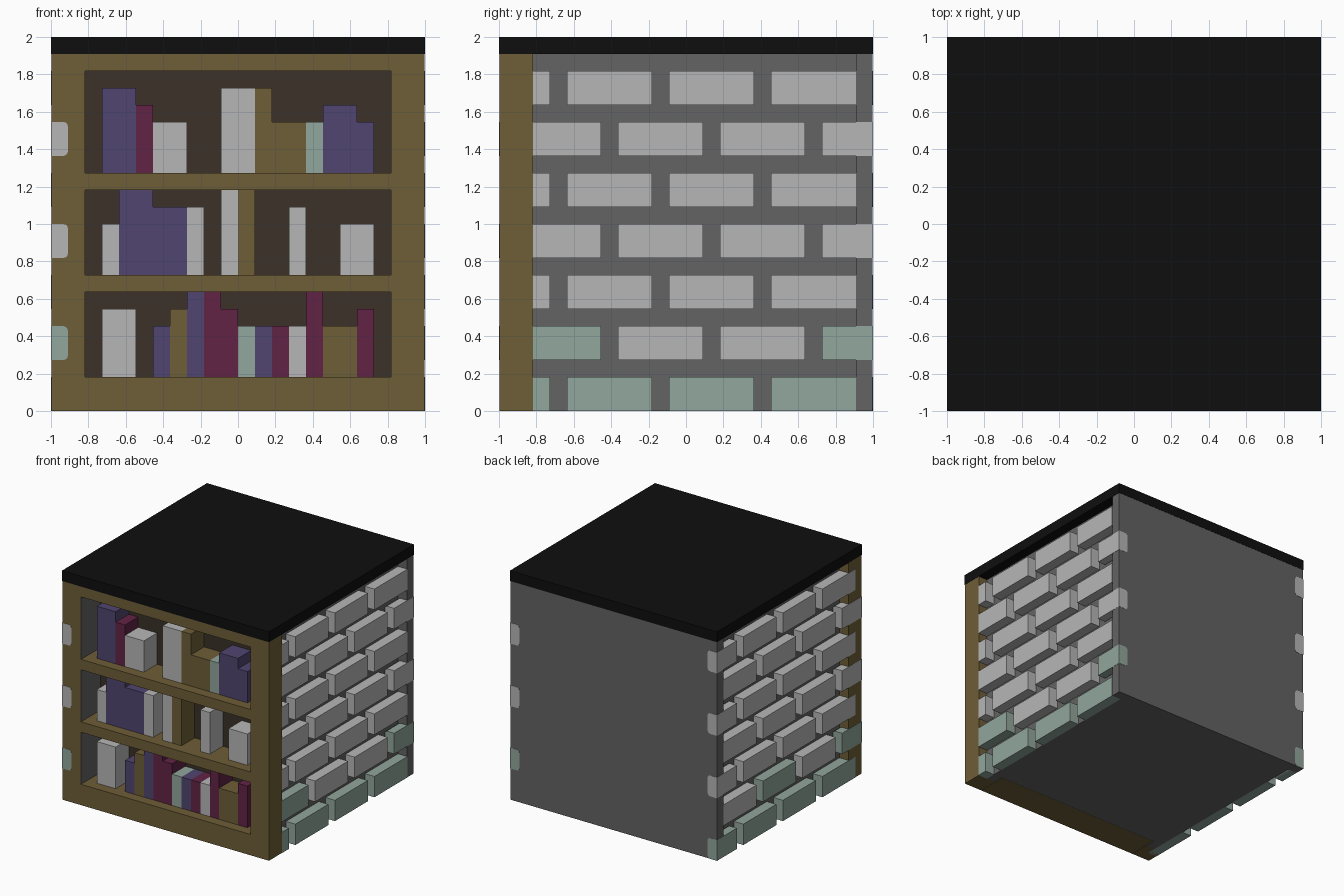
import bpy

U = 1 / 11      # module: the block is 22 modules wide
E = 0.002       # slight setback so brick ends sit proud of the frame

cube = bpy.data.objects.get("Cube")
if cube:
    bpy.data.objects.remove(cube, do_unlink=True)


def material(name, r, g, b):
    m = bpy.data.materials.new(name)
    m.use_nodes = True
    m.diffuse_color = (r, g, b, 1)
    m.node_tree.nodes["Principled BSDF"].inputs["Base Color"].default_value = (r, g, b, 1)
    return m


black = material("black", .0045, .0045, .0045)
grey = material("mortar_grey", .125, .125, .125)
pale = material("pale_grey", .47, .47, .47)
green = material("pale_green", .285, .385, .335)
wood = material("olive_wood", .157, .112, .038)
brown = material("dark_brown", .043, .031, .021)
purple = material("purple", .081, .06, .162)
maroon = material("maroon", .12, .017, .06)


def box(name, x, y, z, mat):
    """Box from (low, high) pairs given in modules."""
    v = [(a * U, b * U, c * U) for a in x for b in y for c in z]
    f = [(0, 1, 3, 2), (4, 6, 7, 5), (0, 4, 5, 1), (2, 3, 7, 6), (0, 2, 6, 4), (1, 5, 7, 3)]
    mesh = bpy.data.meshes.new(name)
    mesh.from_pydata(v, [], f)
    mesh.materials.append(mat)
    ob = bpy.data.objects.new(name, mesh)
    bpy.context.collection.objects.link(ob)
    return ob


# Body: roof slab, core, back wall and panel behind the shelves
W = 11 - E / U
box("roof_slab", (-11, 11), (-11, 11), (21, 22), black)
box("core", (-10, 10), (-7.95, 10), (0, 21), grey)
box("back_wall", (-W, W), (10, W), (0, 21), grey)
box("shelf_back_panel", (-9, 9), (-8, -7.95), (0, 21), brown)

# Front frame: posts with grey inner linings, rails and shelves
for side, name in ((-1, "right"), (1, "left")):
    box(name + "_post", sorted((side * 9.05, side * W)), (-W, -9), (0, 21), wood)
    box(name + "_lining", sorted((side * 9, side * 9.05)), (-W + .03, -8), (2, 20), grey)
    box(name + "_cheek", sorted((side * 9.05, side * 10)), (-9, -7.95), (0, 21), grey)
    # thin front lip closing the lining edge
    box(name + "_lip", sorted((side * 9, side * 9.05)), (-W, -W + .03), (0, 21), wood)
for name, low, high in (("bottom_rail", 0, 2), ("lower_shelf", 7, 8),
                        ("upper_shelf", 13, 14), ("top_rail", 20, 21)):
    box(name, (-9, 9), (-W, -8), (low, high), wood)

# Books: (left edge, width, height, colour) on each shelf
shelves = {
    14: [(-8, 2, 5, purple), (-6, 1, 4, maroon), (-5, 2, 3, pale), (-1, 2, 5, pale),
         (1, 1, 5, wood), (2, 2, 3, wood), (4, 1, 3, green), (5, 2, 4, purple),
         (7, 1, 3, purple)],
    8: [(-8, 1, 3, pale), (-7, 2, 5, purple), (-5, 2, 4, purple), (-3, 1, 4, pale),
        (-1, 1, 5, pale), (0, 1, 5, wood), (3, 1, 4, pale), (6, 2, 3, pale)],
    2: [(-8, 2, 4, pale), (-5, 1, 3, purple), (-4, 1, 4, wood), (-3, 1, 5, purple),
        (-2, 1, 5, maroon), (-1, 1, 4, maroon), (0, 1, 3, green), (1, 1, 3, purple),
        (2, 1, 3, maroon), (3, 1, 3, pale), (4, 1, 5, maroon), (5, 2, 3, wood),
        (7, 1, 4, maroon)],
}
for base, books in shelves.items():
    for x, width, height, mat in books:
        box("book", (x, x + width), (-10, -8), (base, base + height), mat)


def round_inner_edges(ob):
    """Round the long inner edges of a brick whose end shows at a corner."""
    weights = ob.data.attributes.new("bevel_weight_edge", "FLOAT", "EDGE")
    inner = min(abs(v.co.x) for v in ob.data.vertices)
    for e in ob.data.edges:
        a, b = (ob.data.vertices[i].co for i in e.vertices)
        on_inner = max(abs(a.x), abs(b.x)) < inner + .001
        weights.data[e.index].value = float(on_inner and abs(a.y - b.y) > .01)
    mod = ob.modifiers.new("rounding", "BEVEL")
    mod.limit_method = "WEIGHT"
    mod.width = .025
    mod.segments = 3


# Brick courses: the second side is the first turned half round
for side, name in ((1, "left_brick"), (-1, "right_brick")):
    for row in range(7):
        first = -10 if row % 2 else -13
        for i in range(4):
            start = first + 6 * i
            # the left post hides brick ends, the right post and back wall show them
            low = max(start, -9 if side > 0 else -11)
            high = min(start + 5, 11)
            mossy = row == 0 or (row == 1 and i in ((0, 3) if side > 0 else (1, 3)))
            ob = box(name, sorted((side * 10, side * 11)), sorted((side * low, side * high)),
                     (3 * row, 3 * row + 2), green if mossy else pale)
            if high == 11 or low == -11:
                round_inner_edges(ob)
